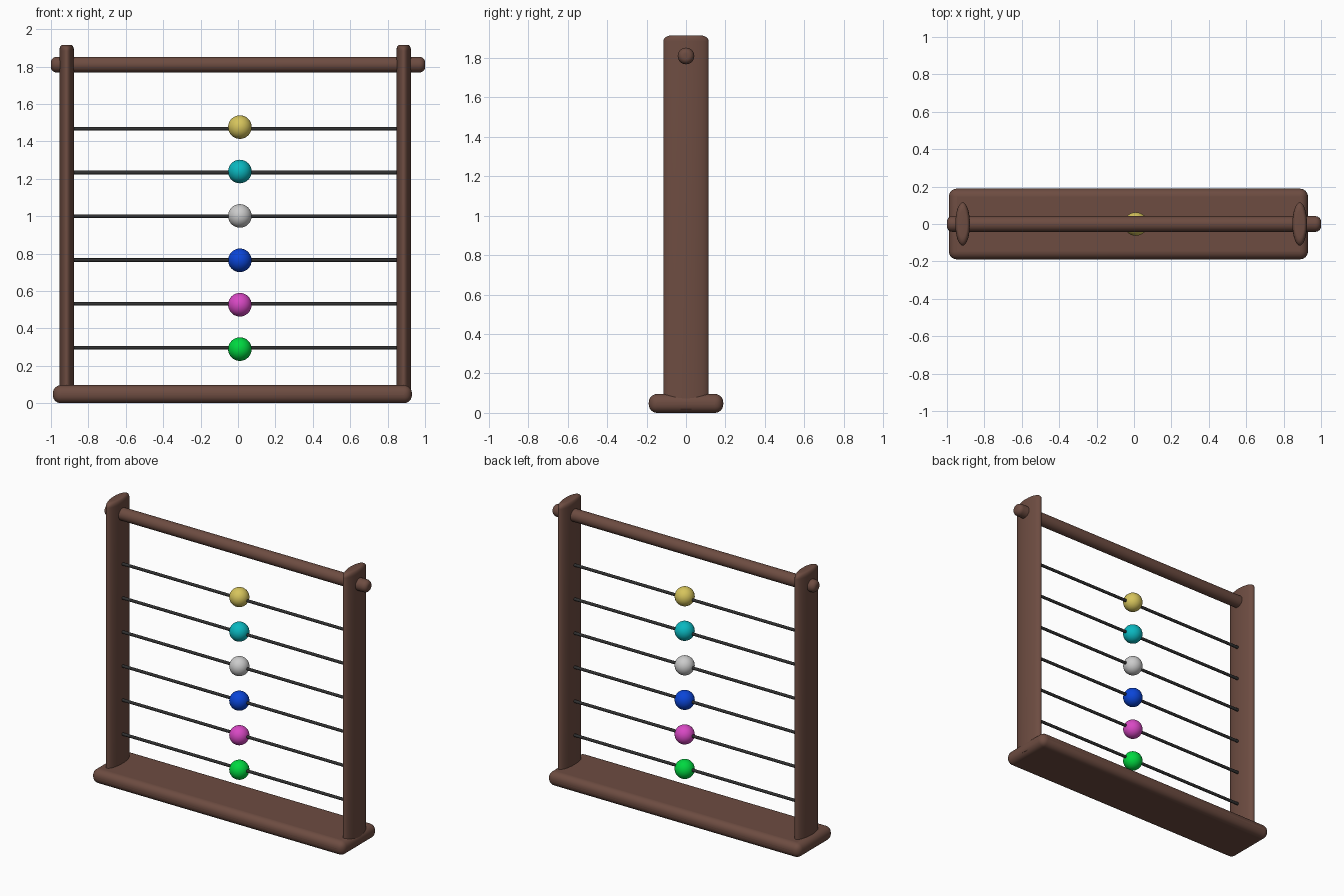
import bpy, bmesh, math

if "Cube" in bpy.data.objects:
    bpy.data.objects.remove(bpy.data.objects["Cube"])


def material(name, hex_code):
    """Material from an sRGB hex colour, converted to linear."""
    mat = bpy.data.materials.new(name)
    rgb = [int(hex_code[i:i + 2], 16) / 255 for i in (0, 2, 4)]
    lin = [c / 12.92 if c <= 0.04045 else ((c + 0.055) / 1.055) ** 2.4 for c in rgb]
    mat.diffuse_color = (*lin, 1)
    mat.use_nodes = True
    mat.node_tree.nodes["Principled BSDF"].inputs["Base Color"].default_value = mat.diffuse_color
    return mat


def finish(obj, name, mat, angle=40):
    obj.name = name
    obj.data.materials.append(mat)
    bpy.ops.object.shade_smooth_by_angle(angle=math.radians(angle))
    return obj


def lathe(name, rings, mat, axis="Z", location=(0, 0, 0), sides=48):
    """Closed elliptical solid lofted through (height, x radius, y radius) rings."""
    bm = bmesh.new()
    loops = []
    for h, rx, ry in rings:
        loop = []
        for i in range(sides):
            a = 2 * math.pi * i / sides
            u, v = rx * math.cos(a), ry * math.sin(a)
            loop.append(bm.verts.new((h, u, v) if axis == "X" else (u, v, h)))
        loops.append(loop)
    for low, high in zip(loops, loops[1:]):
        for i in range(sides):
            j = (i + 1) % sides
            bm.faces.new((low[i], low[j], high[j], high[i]))
    bm.faces.new(loops[0][::-1])
    bm.faces.new(loops[-1])
    bmesh.ops.recalc_face_normals(bm, faces=bm.faces)
    mesh = bpy.data.meshes.new(name)
    bm.to_mesh(mesh)
    bm.free()
    obj = bpy.data.objects.new(name, mesh)
    bpy.context.collection.objects.link(obj)
    bpy.ops.object.select_all(action="DESELECT")
    obj.select_set(True)
    bpy.context.view_layer.objects.active = obj
    obj.location = location
    return finish(obj, name, mat)


def rounded_steps(depth, inset, n=6):
    """(distance below end, inset) pairs of a quarter-round edge."""
    return [(depth * (1 - math.sin(t)), inset * (1 - math.cos(t)))
            for t in (math.pi / 2 * i / n for i in range(n + 1))]


wood = material("brown_wood", "6d4c41")
metal = material("dark_metal", "303030")

# Base board with rounded edges
bpy.ops.mesh.primitive_cube_add(size=1, location=(-0.03, 0, 0.048))
base = bpy.context.object
base.scale = (1.92, 0.378, 0.096)
bpy.ops.object.transform_apply(location=False, rotation=False, scale=True)
bevel = base.modifiers.new("round_edges", "BEVEL")
bevel.width = 0.043
bevel.segments = 6
finish(base, "base", wood)

# Side posts: flat elliptical section with softened tops
for side, x in (("left", -0.916), ("right", 0.886)):
    rings = [(0.02, 0.039, 0.115)]
    rings += [(1.915 - d, 0.039 * (1 - k), 0.115 * (1 - k))
              for d, k in rounded_steps(0.03, 0.4)]
    lathe(side + "_post", rings, wood, location=(x, 0, 0))

# Round top bar through both posts
edge = [(1.0 - d, 0.042 - k) for d, k in rounded_steps(0.032, 0.028)]
rings = [(-x, r, r) for x, r in reversed(edge)] + [(x, r, r) for x, r in edge]
lathe("top_bar", rings, wood, axis="X", location=(0, 0, 1.81))

# Six rods, each with one coloured bead
colours = ("00d840", "d848c4", "0a45d8", "c0c0c0", "0ab8c0", "d6c45c")
for i, colour in enumerate(colours):
    rod_z = 0.297 + 0.234 * i
    lathe(f"rod_{i + 1}", [(-0.9, 0.01, 0.01), (0.88, 0.01, 0.01)], metal,
          axis="X", location=(0, 0, rod_z), sides=20)
    bpy.ops.mesh.primitive_uv_sphere_add(segments=32, ring_count=16, radius=0.063,
                                         location=(0.01, 0, 0.289 + 0.2374 * i))
    finish(bpy.context.object, f"bead_{i + 1}", material(f"bead_colour_{i + 1}", colour))
